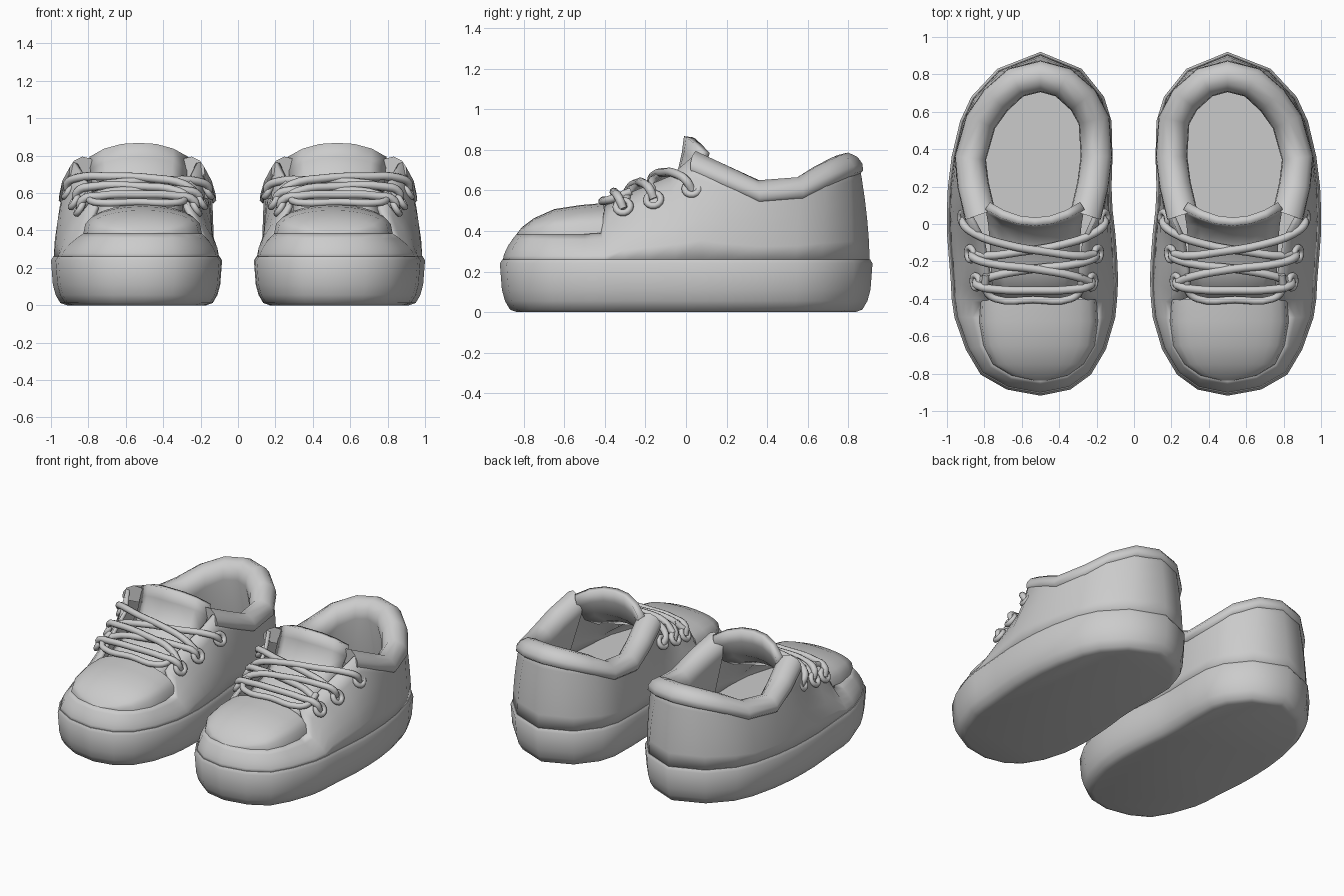
import bpy, bmesh, math
from mathutils import Vector

if "Cube" in bpy.data.objects:
    bpy.data.objects.remove(bpy.data.objects["Cube"])

CX = 0.54  # centre line of one shoe; the other comes from mirroring

def finish(ob, angle=40, solid=0):
    bpy.ops.object.select_all(action='DESELECT')
    ob.select_set(True)
    bpy.context.view_layer.objects.active = ob
    if solid:
        m = ob.modifiers.new("thickness", 'SOLIDIFY')
        m.thickness, m.offset = solid, -1
    ob.modifiers.new("pair", 'MIRROR').use_mirror_merge = False
    bpy.ops.object.shade_smooth_by_angle(angle=math.radians(angle))
    return ob

def loft(name, rows, closed=False, caps=False, end_rows=0, **kw):
    bm = bmesh.new()
    vr = [[bm.verts.new(p) for p in r] for r in rows]
    n = len(rows[0])
    for a, b in zip(vr, vr[1:]):
        for i in range(n if closed else n - 1):
            j = (i + 1) % n
            bm.faces.new((a[j], a[i], b[i], b[j]))
    if caps:
        bm.faces.new(vr[0])
        bm.faces.new(vr[-1][::-1])
    if end_rows:
        bm.faces.new([r[0] for r in vr[:end_rows]][::-1])
        bm.faces.new([r[-1] for r in vr[:end_rows]])
    if caps:
        bmesh.ops.recalc_face_normals(bm, faces=bm.faces)
    me = bpy.data.meshes.new(name)
    bm.to_mesh(me)
    bm.free()
    ob = bpy.data.objects.new(name, me)
    bpy.context.collection.objects.link(ob)
    return finish(ob, **kw)

def tube(name, pts, r):
    cu = bpy.data.curves.new(name, 'CURVE')
    cu.dimensions = '3D'
    cu.bevel_depth, cu.bevel_resolution, cu.resolution_u = r, 2, 4
    cu.use_fill_caps = True
    sp = cu.splines.new('BEZIER')
    sp.bezier_points.add(len(pts) - 1)
    for bp, p in zip(sp.bezier_points, pts):
        bp.co = p
        bp.handle_left_type = bp.handle_right_type = 'AUTO'
    ob = bpy.data.objects.new(name, cu)
    bpy.context.collection.objects.link(ob)
    bpy.ops.object.select_all(action='DESELECT')
    ob.select_set(True)
    bpy.context.view_layer.objects.active = ob
    bpy.ops.object.convert(target='MESH')
    return finish(bpy.context.object, 60)

def ring(st):
    # stations (y, inner x, outer x, z) from toe to heel -> closed loop
    inner = [Vector((a, y, z)) for y, a, b, z in st]
    outer = [Vector((b, y, z)) for y, a, b, z in st[-2:0:-1]]
    return inner + outer

def inset(loop, d, z=None, dz=0):
    out = []
    for i, p in enumerate(loop):
        t = loop[(i + 1) % len(loop)] - loop[i - 1]
        q = p + Vector((t.y, -t.x, 0)).normalized() * d
        q.z = p.z + dz if z is None else z
        out.append(q)
    return out

# outline of the sole and upper edge of the shoe, matched point by point
base = ring([(y, a, b, 0.25) for y, a, b in [
    (-.918, .5, .5), (-.885, .34, .68), (-.805, .23, .82), (-.67, .15, .90),
    (-.5, .10, .96), (-.4, .09, .975), (-.3, .085, .98), (-.18, .09, .99),
    (-.05, .10, 1.0), (.08, .115, 1.0), (.2, .12, .995), (.36, .115, .975),
    (.55, .12, .93), (.68, .16, .87), (.83, .28, .73), (.92, .5, .5)]])
edge = ring([
    (-.835, .5, .5, .385), (-.81, .36, .65, .385), (-.75, .275, .75, .385),
    (-.65, .215, .80, .385), (-.5, .195, .825, .385), (-.42, .20, .82, .39),
    (-.40, .27, .76, .53), (-.25, .28, .79, .60), (-.08, .25, .82, .67),
    (.03, .20, .88, .765), (.2, .16, .92, .69), (.36, .14, .935, .62),
    (.57, .155, .875, .635), (.70, .225, .785, .70), (.81, .35, .66, .745),
    (.85, .5, .5, .757)])

# sole
loft("sole", [inset(base, d, z) for d, z in
     [(.085, 0), (.05, .012), (.025, .055), (.010, .11), (0, .24), (.012, .26)]],
     closed=True, caps=True, angle=55)

# upper wall
foot = inset(base, .014, .25)
rows = []
for k in range(6):
    t = k / 5
    row = []
    for p, q in zip(foot, edge):
        v = p.lerp(q, t ** 1.7)
        v.z = p.z + (q.z - p.z) * t
        row.append(v)
    rows.append(row)
loft("upper", rows, closed=True, solid=.025, angle=50)

# padded collar with lining
part = slice(9, 22)
rows = [inset(edge, d, dz=h)[part] for d, h in
        [(-.008, -.075), (-.024, -.06), (-.020, -.025), (.004, .008), (.05, .03),
         (.10, .018), (.14, -.03), (.145, -.09)]]
rows.append(inset(base, .13, .265)[part])
loft("collar", rows, end_rows=8, angle=60)

# toe cap
rows = []
for (y, a, b, h) in [(-.837, .47, .53, .0), (-.81, .355, .655, .035), (-.75, .27, .755, .08),
                     (-.65, .21, .805, .125), (-.52, .193, .827, .145), (-.405, .20, .82, .155)]:
    rows.append([Vector(((a + b) / 2 - (b - a) / 2 * math.cos(t), y,
                         .383 + h * math.sin(t) ** .75 if 0 < k < 12 else .383))
                 for k in range(13) for t in [math.pi * k / 12]])
loft("toe_cap", rows[::-1], angle=50)

# tongue
rows = []
for y, w, z, drop, back in [(-.44, .22, .51, .07, 0), (-.25, .235, .585, .07, 0),
                            (-.12, .24, .635, .07, .01), (-.04, .25, .70, .07, .04),
                            (-.02, .26, .79, .06, .08), (-.01, .265, .868, .075, .09)]:
    rows.append([Vector((CX - .01 + w * u, y + back * u * u, z - drop * abs(u) ** 2.5))
                 for u in (-1, -.7, -.35, 0, .35, .7, 1)])
loft("tongue", rows[::-1], solid=.045, angle=50)

# rounded throat edge behind the toe cap
tube("throat_edge", [(CX + u, y, z) for u, y, z in
     [(-.25, -.27, .595), (-.25, -.36, .56), (-.2, -.4, .548), (0, -.405, .552),
      (.2, -.4, .548), (.25, -.36, .56), (.25, -.27, .595)]], .02)

# eyelet rings and crossed laces on both sides
eyelets = [(.31, -.31, .52), (.34, -.16, .555), (.375, .03, .61)]
for s in (-1, 1):
    lift = .01 * s
    for u, y, z in eyelets:
        bpy.ops.mesh.primitive_torus_add(major_radius=.036, minor_radius=.017,
                                         major_segments=14, minor_segments=8)
        ob = bpy.context.object
        ob.name = "eyelet"
        tilt = Vector((s * .85, -.1, .5)).to_track_quat('Z', 'Y').to_matrix().to_4x4()
        ob.data.transform(tilt)
        for v in ob.data.vertices:
            v.co += Vector((CX - .005 + s * u, y, z))
        finish(ob, 60)
    paths = [
        [(.37, .03, .59), (.378, .0, .64), (.32, -.05, .672), (.15, -.11, .678),
         (-.08, -.15, .668), (-.25, -.17, .635), (-.325, -.16, .575)],
        [(.33, -.16, .55), (.325, -.18, .598), (.24, -.21, .625), (0, -.24, .625),
         (-.22, -.28, .598), (-.30, -.31, .54)]]
    for path in paths:
        tube("lace", [(CX - .005 + s * u, y, z + lift) for u, y, z in path], .022)

# straight bottom lace
tube("lace_bottom", [(CX - .005 + u, y, z) for u, y, z in
     [(-.31, -.31, .51), (-.30, -.33, .56), (-.2, -.35, .585), (0, -.355, .592),
      (.2, -.35, .585), (.30, -.33, .56), (.31, -.31, .51)]], .022)
